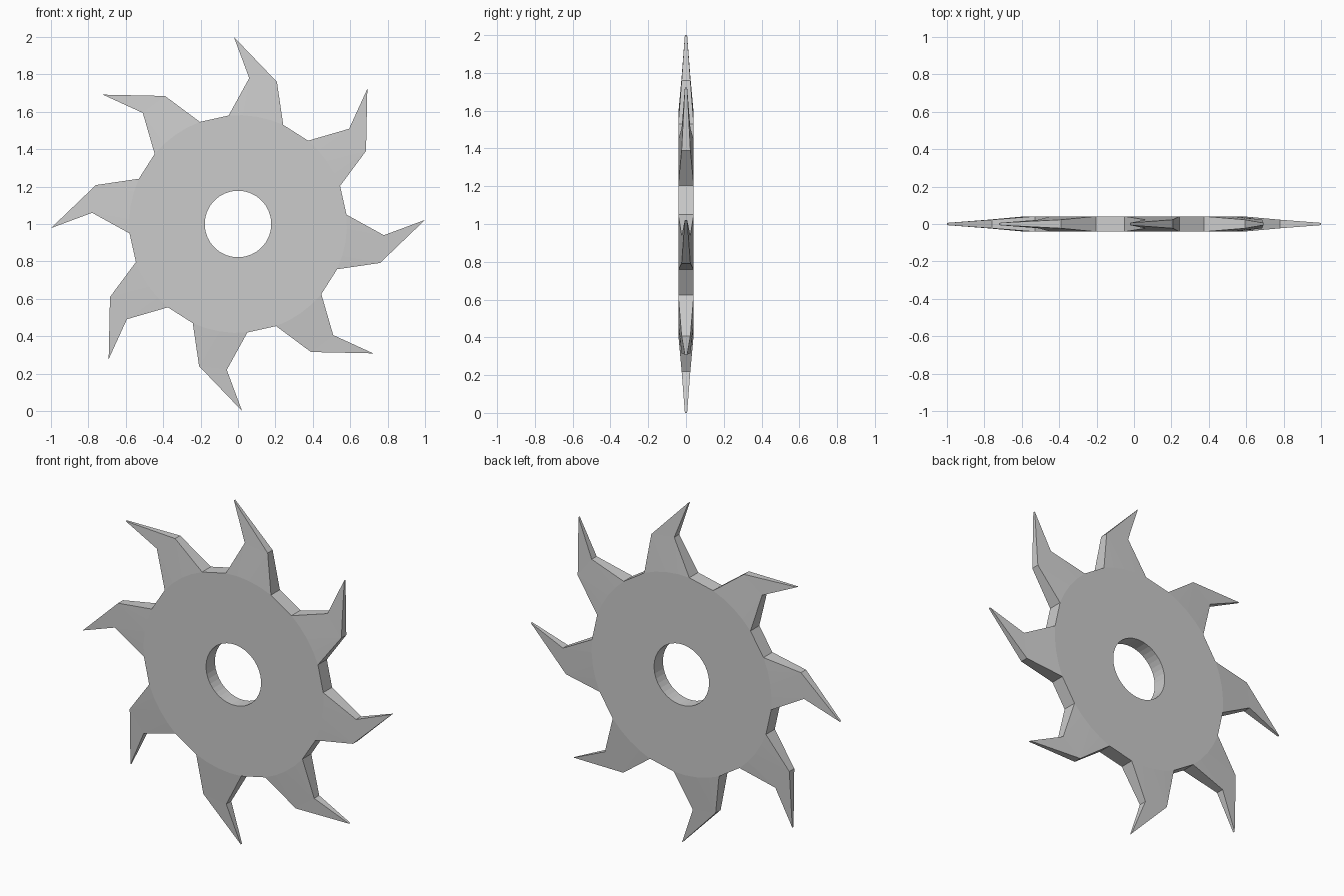
import bpy, bmesh
from math import atan2, cos, sin, pi, hypot

if "Cube" in bpy.data.objects:
    bpy.data.objects.remove(bpy.data.objects["Cube"])

TEETH, ARC = 8, 4
HOLE_R, BODY_R, HALF = 0.178, 0.58, 0.041
# One tooth outline about the hub centre: root, hook, tip, back, heel
A, B, C, D, E = (-0.05, 0.58), (0.06, 0.78), (-0.022, 1.0), (0.208, 0.76), (0.242, 0.53)
HALF_AT = {B: 0.023, C: 0.006, D: 0.023}

bm = bmesh.new()


def pair(x, z, h, turn):
    """Front and back vertices of an outline point turned about the hub."""
    c, s = cos(turn), sin(turn)
    px, pz = x * c + z * s, -x * s + z * c
    return [bm.verts.new((px, y, pz + 1)) for y in (-h, h)]


def sheet(*pairs):
    """The same face on the front and the back."""
    bm.faces.new([p[0] for p in pairs])
    bm.faces.new([p[1] for p in reversed(pairs)])


def wall(p, q):
    bm.faces.new((p[0], q[0], q[1], p[1]))


a0, a1 = atan2(A[1], A[0]), atan2(E[1], E[0])
r0, r1 = hypot(*A), hypot(*E)
rim, hole, tips = [], [], []
for i in range(TEETH):
    t = i * 2 * pi / TEETH
    for k in range(ARC + 1):
        f = k / ARC
        a, r = a0 + (a1 - a0) * f, r0 + (r1 - r0) * f
        rim.append(pair(r * cos(a), r * sin(a), HALF, t))
        h = a0 - k * 2 * pi / TEETH / (ARC + 1)
        hole.append(pair(HOLE_R * cos(h), HOLE_R * sin(h), HALF, t))
    tips.append([pair(*p, HALF_AT[p], t) for p in (B, C, D)])

# Flat hub ring with its bore
n = len(rim)
for i in range(n):
    j = (i + 1) % n
    sheet(rim[i], rim[j], hole[j], hole[i])
    wall(hole[i], hole[j])

# Tapered hooked teeth and the gaps between them
for i, (b, c, d) in enumerate(tips):
    s = i * (ARC + 1)
    p = rim[s:s + ARC + 1]
    m = ARC // 2
    for k in range(ARC):
        sheet(p[k], p[k + 1], b if k < m else d)
    sheet(p[m], d, b)
    sheet(b, d, c)
    edge = [p[0], b, c, d, p[-1], rim[(s + ARC + 1) % n]]
    for u, v in zip(edge, edge[1:]):
        wall(u, v)

bmesh.ops.recalc_face_normals(bm, faces=bm.faces)
mesh = bpy.data.meshes.new("toothed_blade")
bm.to_mesh(mesh)
bm.free()
blade = bpy.data.objects.new("toothed_blade", mesh)
bpy.context.collection.objects.link(blade)
